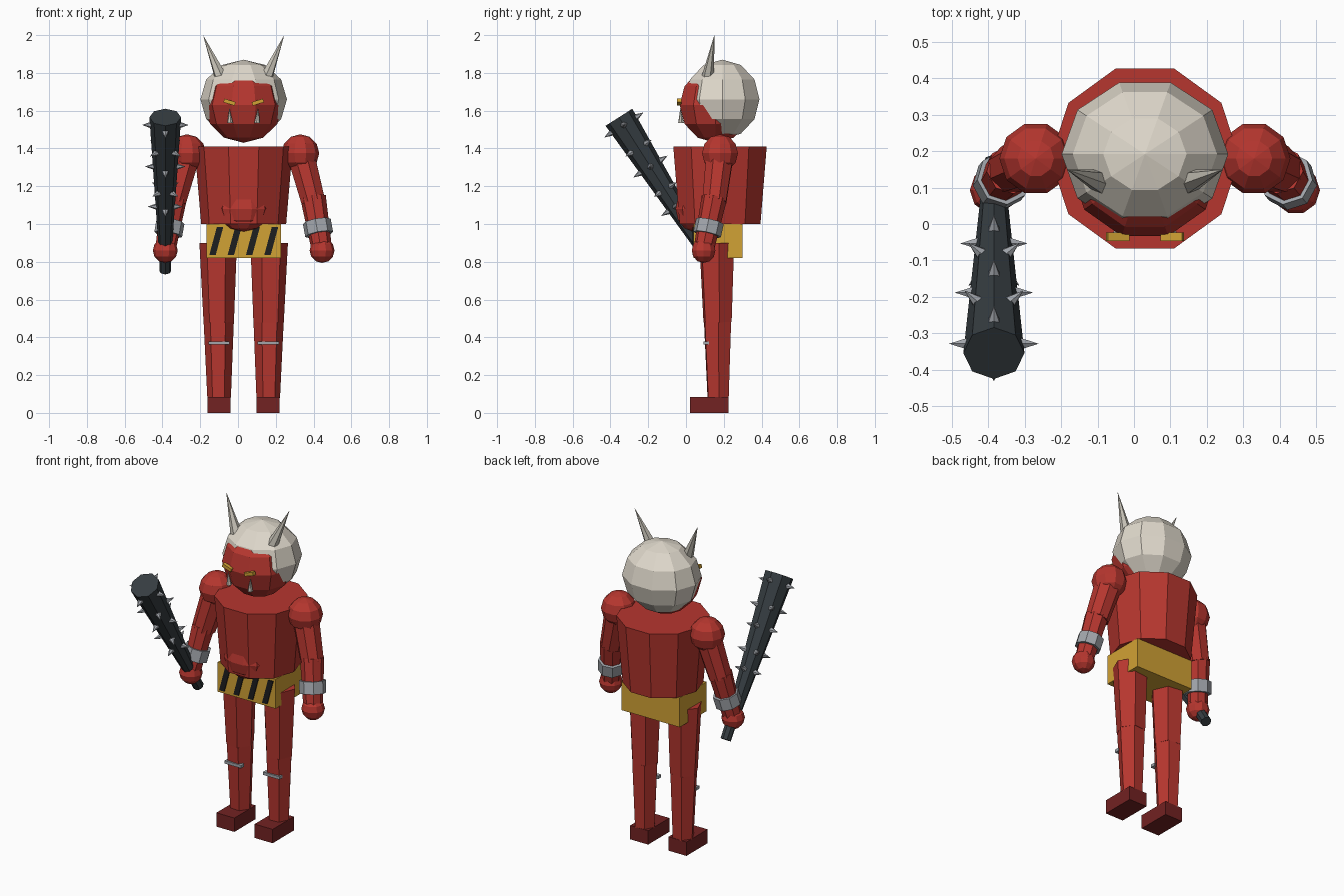
import bpy, bmesh
from math import pi, cos, sin, radians
from mathutils import Matrix, Vector

if "Cube" in bpy.data.objects:
    bpy.data.objects.remove(bpy.data.objects["Cube"])

CX = 0.03  # body centre line


def material(name, r, g, b):
    m = bpy.data.materials.new(name)
    m.use_nodes = True
    m.diffuse_color = (r, g, b, 1)
    m.node_tree.nodes["Principled BSDF"].inputs["Base Color"].default_value = (r, g, b, 1)
    return m


RED = material("skin red", 0.47, 0.037, 0.028)
DARK = material("foot dark red", 0.17, 0.016, 0.016)
BONE = material("hair ivory", 0.74, 0.69, 0.60)
HORN = material("horn ivory", 0.58, 0.55, 0.48)
GOLD = material("cloth gold", 0.64, 0.36, 0.035)
BLACK = material("stripe black", 0.012, 0.013, 0.014)
IRON = material("club iron", 0.036, 0.046, 0.053)
STEEL = material("steel grey", 0.36, 0.38, 0.41)


def finish(name, bm, mat):
    bmesh.ops.recalc_face_normals(bm, faces=bm.faces[:])
    mesh = bpy.data.meshes.new(name)
    bm.to_mesh(mesh)
    bm.free()
    mesh.materials.append(mat)
    obj = bpy.data.objects.new(name, mesh)
    bpy.context.collection.objects.link(obj)
    return obj


def add_cone(bm, a, b, r1, r2, sides, turn=0):
    a, b = Vector(a), Vector(b)
    d = b - a
    rot = d.to_track_quat('Z', 'Y').to_matrix().to_4x4()
    bmesh.ops.create_cone(bm, cap_ends=True, segments=sides, radius1=r1, radius2=r2,
                          depth=d.length,
                          matrix=Matrix.Translation((a + b) / 2) @ rot @ Matrix.Rotation(turn, 4, 'Z'))


def cone(name, mat, a, b, r1, r2, sides=8, turn=0):
    bm = bmesh.new()
    add_cone(bm, a, b, r1, r2, sides, turn)
    return finish(name, bm, mat)


def ball(name, mat, centre, size):
    bm = bmesh.new()
    bmesh.ops.create_uvsphere(bm, u_segments=10, v_segments=6, radius=1,
                              matrix=Matrix.Translation(centre) @ Matrix.Diagonal((*size, 1))
                              @ Matrix.Rotation(pi / 2, 4, 'Z'))
    return finish(name, bm, mat)


def box(name, mat, centre, size, tilt=0, shear=0):
    bm = bmesh.new()
    bmesh.ops.create_cube(bm, size=1)
    for v in bm.verts:
        v.co = Vector((v.co.x * size[0], v.co.y * size[1], v.co.z * size[2]))
        v.co.x += shear * v.co.z
    bmesh.ops.transform(bm, matrix=Matrix.Translation(centre) @ Matrix.Rotation(tilt, 4, 'Y'),
                        verts=bm.verts[:])
    return finish(name, bm, mat)


# Torso, belly and loincloth
cone("torso", RED, (CX, 0.18, 1.0), (CX, 0.18, 1.41), 0.225, 0.26, 10, pi / 2)
ball("belly", RED, (CX, 0.04, 1.08), (0.14, 0.1, 0.12))
box("loincloth", GOLD, (CX, 0.17, 0.91), (0.395, 0.26, 0.18))
for i in range(4):
    box(f"loincloth_stripe_{i + 1}", BLACK, (-0.115 + i * 0.097, 0.038, 0.91),
        (0.034, 0.008, 0.15), shear=0.27)

# Head and hair
ball("head", RED, (CX, 0.157, 1.63), (0.206, 0.2, 0.2))
ball("hair", BONE, (CX, 0.192, 1.66), (0.229, 0.207, 0.21))

# Paired parts
for s, side in ((1, "left"), (-1, "right")):
    def at(x, y, z):
        return Vector((CX + s * x, y, z))

    # Face
    cone(side + "_horn", HORN, at(0.11, 0.112, 1.75), at(0.215, 0.15, 2.0), 0.038, 0.0, 6)
    box(side + "_eye", GOLD, at(0.075, -0.035, 1.645), (0.062, 0.024, 0.02), tilt=-s * 0.3)
    cone(side + "_fang", HORN, at(0.072, -0.026, 1.535), at(0.076, -0.03, 1.615), 0.016, 0.0, 6)

    # Arm
    shoulder, elbow = at(0.3, 0.18, 1.375), at(0.368, 0.15, 1.12)
    hand = at(0.415, 0.093, 0.86)
    ball(side + "_shoulder", RED, shoulder, (0.1, 0.1, 0.1))
    cone(side + "_upper_arm", RED, shoulder, elbow, 0.078, 0.068)
    cone(side + "_forearm", RED, elbow + Vector((0, 0, 0.02)), hand, 0.068, 0.054)
    ball(side + "_hand", RED, hand, (0.066, 0.066, 0.066))
    mid, axis = elbow.lerp(hand, 0.54), (hand - elbow).normalized()
    cone(side + "_bracelet", STEEL, mid - axis * 0.036, mid + axis * 0.036, 0.075, 0.075)

    # Leg
    hip, knee, ankle = at(0.135, 0.163, 0.9), at(0.132, 0.167, 0.48), at(0.13, 0.17, 0.08)
    cone(side + "_thigh", RED, hip, knee, 0.1, 0.081, 6, 0)
    cone(side + "_shin", RED, knee, ankle, 0.08, 0.0625, 6, 0)
    box(side + "_shin_band", STEEL, at(0.13, 0.108, 0.37), (0.112, 0.03, 0.018))
    box(side + "_foot", DARK, at(0.13, 0.123, 0.0425), (0.122, 0.205, 0.085))

# Club, held in the right hand
butt, tip = Vector((-0.385, 0.165, 0.75)), Vector((-0.385, -0.355, 1.565))
axis = (tip - butt).normalized()
up = Vector((1, 0, 0)).cross(axis)
neck = butt.lerp(tip, 0.16)
cone("club_handle", IRON, butt, neck, 0.031, 0.031)
cone("club_body", IRON, neck, tip, 0.036, 0.084)

# Rings of spikes: sides, front and back, then diagonals
bm = bmesh.new()
for f, angles in ((0.95, (0, 90, 180, 270)), (0.80, (45, 135, 225, 315)),
                  (0.68, (0, 90, 180, 270)), (0.53, (45, 135, 225, 315)),
                  (0.42, (0, 90, 180, 270))):
    for deg in angles:
        out = Vector((1, 0, 0)) * cos(radians(deg)) + up * sin(radians(deg))
        base = butt.lerp(tip, f)
        r = 0.036 + 0.048 * (f - 0.16) / 0.84
        add_cone(bm, base + out * (r - 0.01), base + out * (r + 0.042), 0.019, 0.0, 6)
finish("club_spikes", bm, STEEL)
